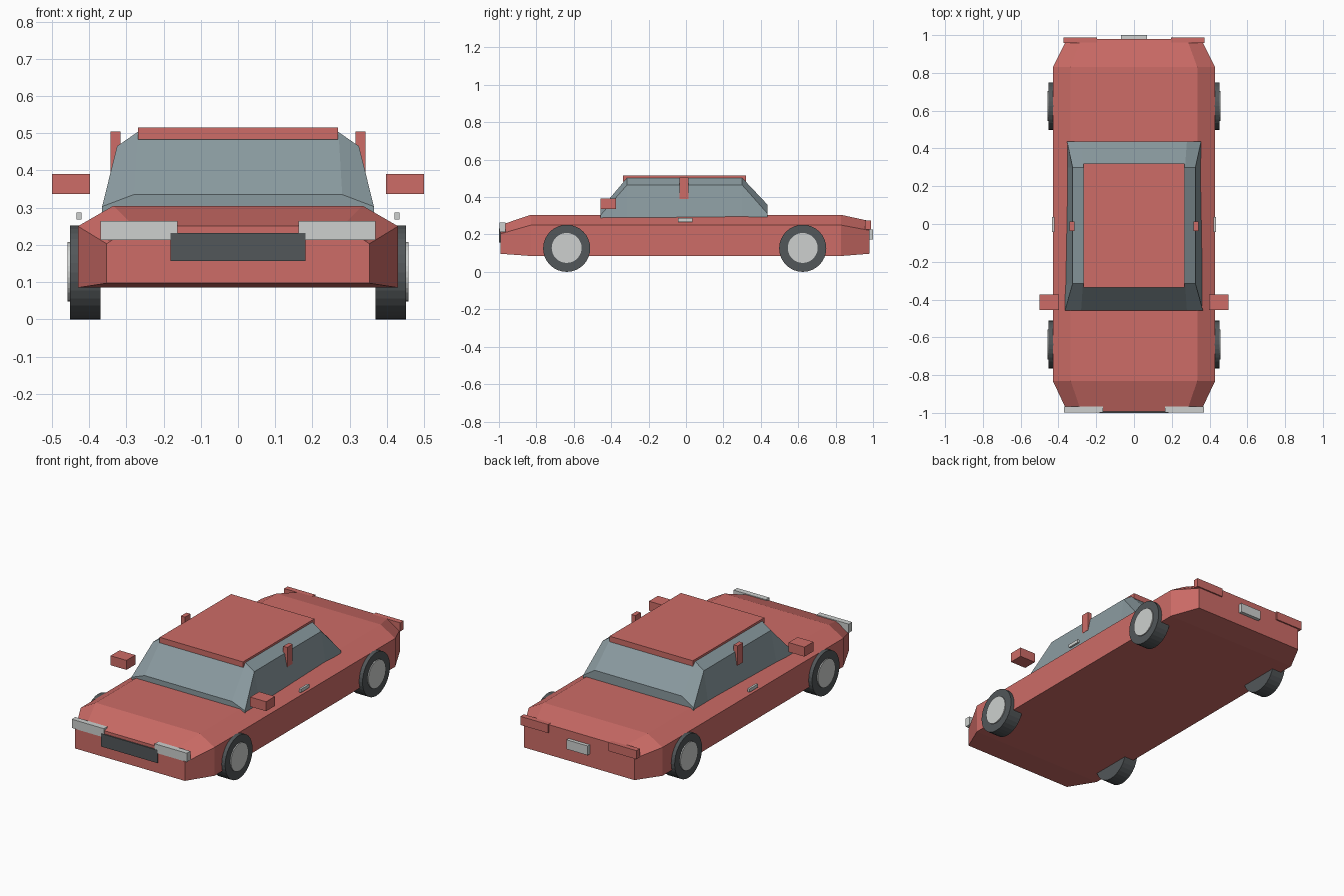
import bpy, bmesh, math
from mathutils import Matrix, Vector

cube = bpy.data.objects.get("Cube")
if cube:
    bpy.data.objects.remove(cube, do_unlink=True)


def material(name, r, g, b):
    m = bpy.data.materials.new(name)
    m.use_nodes = True
    m.diffuse_color = (r, g, b, 1)
    m.node_tree.nodes["Principled BSDF"].inputs["Base Color"].default_value = (r, g, b, 1)
    return m


red = material("red paint", 0.61, 0.15, 0.135)
glass = material("grey glass", 0.255, 0.325, 0.35)
silver = material("light grey", 0.61, 0.63, 0.62)
rubber = material("dark rubber", 0.085, 0.095, 0.1)


def finish(name, bm, mat):
    bmesh.ops.recalc_face_normals(bm, faces=bm.faces)
    mesh = bpy.data.meshes.new(name)
    bm.to_mesh(mesh)
    bm.free()
    mesh.materials.append(mat)
    obj = bpy.data.objects.new(name, mesh)
    bpy.context.collection.objects.link(obj)
    return obj


def loft(name, sections, mat):
    """Join mirrored cross-sections; each is y, then right-hand (x, z) points bottom up."""
    bm = bmesh.new()
    rings = []
    for y, half in sections:
        outline = half + [(-x, z) for x, z in reversed(half)]
        rings.append([bm.verts.new((x, y, z)) for x, z in outline])
    n = len(rings[0])
    for a, b in zip(rings, rings[1:]):
        for i in range(n):
            j = (i + 1) % n
            bm.faces.new((a[i], a[j], b[j], b[i]))
    bm.faces.new(rings[0])
    bm.faces.new(rings[-1])
    return finish(name, bm, mat)


def box(name, x, y, z, mat):
    """Box from (low, high) ranges on each axis."""
    bm = bmesh.new()
    bmesh.ops.create_cube(bm, size=1)
    centre = Vector([(a + b) / 2 for a, b in (x, y, z)])
    for v in bm.verts:
        v.co = centre + Vector([c * (b - a) for c, (a, b) in zip(v.co, (x, y, z))])
    return finish(name, bm, mat)


def pair(name, x, y, z, mat):
    box("left_" + name, x, y, z, mat)
    box("right_" + name, (-x[1], -x[0]), y, z, mat)


def disc(name, radius, x, y, z, mat):
    """Cylinder lying across the car between two x values."""
    bm = bmesh.new()
    place = Matrix.Translation(((x[0] + x[1]) / 2, y, z)) @ Matrix.Rotation(math.pi / 2, 4, 'Y')
    bmesh.ops.create_cone(bm, cap_ends=True, segments=32, radius1=radius, radius2=radius,
                          depth=abs(x[1] - x[0]), matrix=place)
    return finish(name, bm, mat)


# Body with tapered nose and tail
middle = [(0.43, 0.085), (0.43, 0.25), (0.335, 0.305)]
loft("body", [
    (-0.993, [(0.353, 0.097), (0.353, 0.203), (0.28, 0.25)]),
    (-0.83, middle),
    (0.83, middle),
    (0.98, [(0.355, 0.097), (0.355, 0.222), (0.28, 0.272)]),
], red)

# Glass cabin
cabin_top = [(0.32, 0.27), (0.325, 0.465), (0.27, 0.503)]
loft("cabin_glass", [
    (-0.457, [(0.365, 0.27), (0.365, 0.303), (0.28, 0.335)]),
    (-0.315, [(0.365, 0.27)] + cabin_top[1:]),
    (0.3, [(0.355, 0.27)] + cabin_top[1:]),
    (0.437, [(0.355, 0.27), (0.355, 0.31), (0.28, 0.358)]),
], glass)
box("roof", (-0.268, 0.268), (-0.337, 0.32), (0.483, 0.515), red)

# Side fittings
pair("door_pillar", (0.316, 0.342), (-0.036, 0.014), (0.39, 0.504), red)
pair("mirror", (0.398, 0.5), (-0.456, -0.374), (0.336, 0.391), red)
pair("door_handle", (0.421, 0.434), (-0.042, 0.036), (0.268, 0.287), silver)

# Nose and tail fittings
pair("headlight", (0.163, 0.37), (-0.998, -0.966), (0.213, 0.264), silver)
box("grille", (-0.182, 0.182), (-1.0, -0.97), (0.157, 0.232), rubber)
pair("tail_light", (0.195, 0.373), (0.957, 0.988), (0.226, 0.276), red)
box("rear_plate", (-0.068, 0.068), (0.97, 1.0), (0.172, 0.226), silver)

# Wheels
for side, s in (("left", 1), ("right", -1)):
    for end, y in (("front", -0.638), ("rear", 0.624)):
        disc(f"{end}_{side}_tyre", 0.126, (0.37 * s, 0.452 * s), y, 0.126, rubber)
        disc(f"{end}_{side}_hub", 0.08, (0.4 * s, 0.458 * s), y, 0.128, silver)
